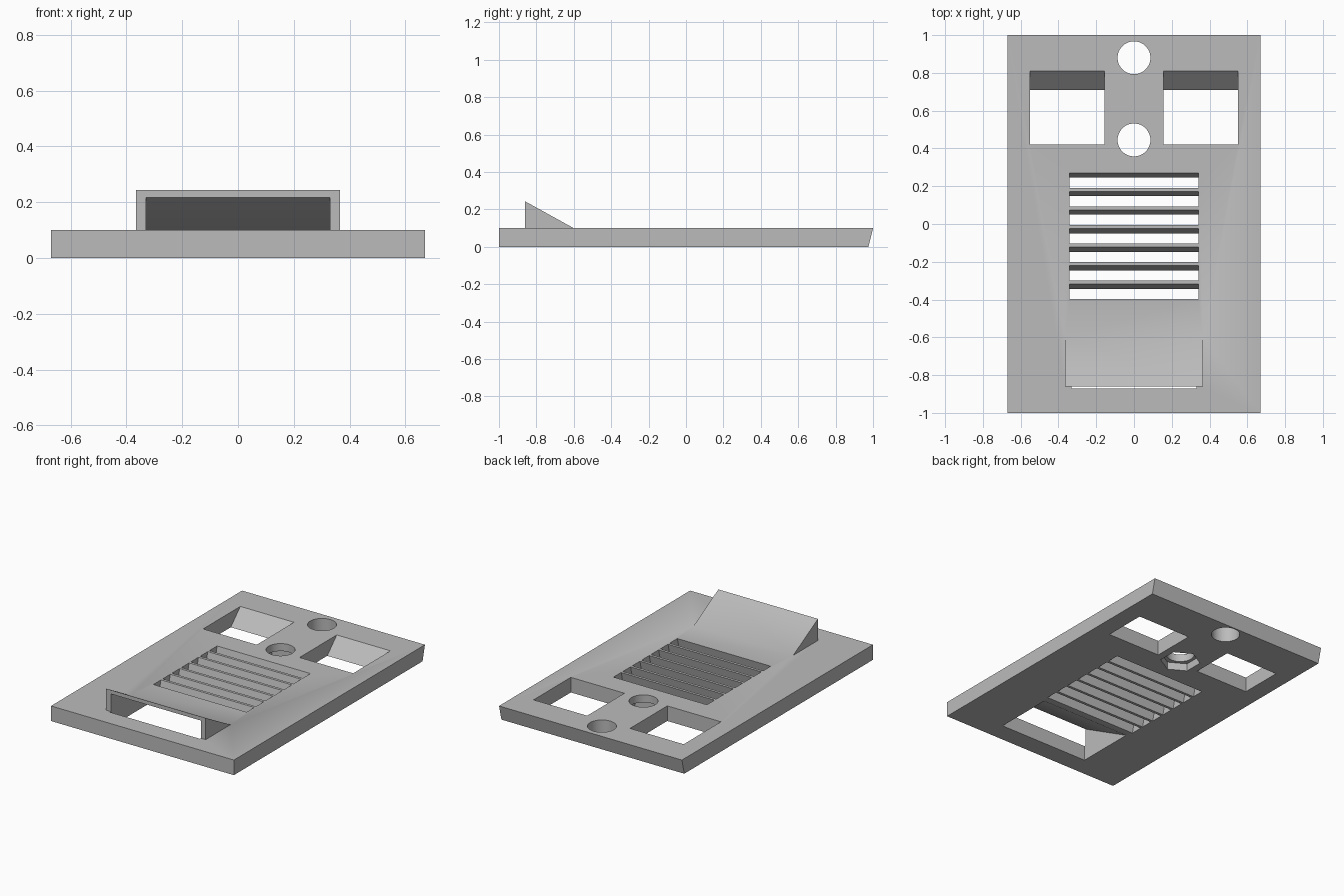
import bpy
import bmesh
import math
from mathutils import Vector

cube = bpy.data.objects.get("Cube")
if cube:
    bpy.data.objects.remove(cube, do_unlink=True)

grey = bpy.data.materials.new("plain grey")
grey.use_nodes = True
COLOUR = (0.5, 0.5, 0.5, 1)
grey.diffuse_color = COLOUR
grey.node_tree.nodes["Principled BSDF"].inputs["Base Color"].default_value = COLOUR


def prism(name, points, sweep):
    """Solid made by sweeping a flat outline along a vector."""
    bm = bmesh.new()
    face = bm.faces.new([bm.verts.new(p) for p in points])
    swept = bmesh.ops.extrude_face_region(bm, geom=[face])["geom"]
    moved = [v for v in swept if isinstance(v, bmesh.types.BMVert)]
    bmesh.ops.translate(bm, verts=moved, vec=Vector(sweep))
    bmesh.ops.recalc_face_normals(bm, faces=bm.faces)
    mesh = bpy.data.meshes.new(name)
    bm.to_mesh(mesh)
    bm.free()
    mesh.materials.append(grey)
    obj = bpy.data.objects.new(name, mesh)
    bpy.context.collection.objects.link(obj)
    return obj


def side_prism(name, profile, x0, x1):
    """Side profile (y, z) swept from x0 to x1."""
    return prism(name, [(x0, y, z) for y, z in profile], (x1 - x0, 0, 0))


def post(name, y, radius, sides, z0, z1):
    """Upright regular prism with a corner pointing along y."""
    ring = []
    for i in range(sides):
        a = math.tau * i / sides
        ring.append((radius * math.sin(a), y + radius * math.cos(a), z0))
    return prism(name, ring, (0, 0, z1 - z0))


def combine(body, tool, operation):
    mod = body.modifiers.new("combine", "BOOLEAN")
    mod.operation = operation
    mod.solver = "EXACT"
    mod.object = tool
    bpy.context.view_layer.objects.active = body
    bpy.ops.object.modifier_apply(modifier=mod.name)
    bpy.data.objects.remove(tool, do_unlink=True)


T = 0.1      # plate thickness
OVER = 0.02  # how far cutters reach past the plate


def slanted_cut(name, front, back, front_lean, back_lean, x0, x1):
    """Cutter through the plate; leans are the y shift from top to bottom."""
    def at(y, lean, z):
        return (y - lean * (T - z) / T, z)
    lo, hi = -OVER, T + OVER
    profile = [at(front, front_lean, lo), at(back, back_lean, lo),
               at(back, back_lean, hi), at(front, front_lean, hi)]
    return side_prism(name, profile, x0, x1)


# Plate with undercut back edge
plate = side_prism("vented_plate", [(-1, 0), (0.975, 0), (1, T), (-1, T)], -0.67, 0.67)

# Scoop hood and the duct that runs through it
hood = side_prism("hood", [(-0.86, 0.05), (-0.51, 0.05), (-0.86, 0.243)], -0.365, 0.365)
combine(plate, hood, "UNION")
duct = side_prism("duct_cutter", [(-0.87, -0.01), (-0.452, -0.01), (-0.87, 0.2226)], -0.33, 0.33)
combine(plate, duct, "DIFFERENCE")

# Louvre slots
for i in range(7):
    back = 0.27 - 0.098 * i
    slot = slanted_cut("slot_cutter", back - 0.08, back, 0.025, 0.025, -0.342, 0.342)
    combine(plate, slot, "DIFFERENCE")

# Two windows with sloping back walls
for x0, x1 in ((-0.55, -0.157), (0.157, 0.55)):
    window = slanted_cut("window_cutter", 0.42, 0.81, 0, 0.1, x0, x1)
    combine(plate, window, "DIFFERENCE")

# Round holes, the front one with a hexagonal nut pocket underneath
for y in (0.88, 0.445):
    combine(plate, post("hole_cutter", y, 0.087, 48, -OVER, T + OVER), "DIFFERENCE")
combine(plate, post("nut_cutter", 0.445, 0.123, 6, -OVER, 0.05), "DIFFERENCE")

# Smooth hole walls, crisp edges elsewhere
bpy.ops.object.select_all(action="DESELECT")
plate.select_set(True)
bpy.context.view_layer.objects.active = plate
bpy.ops.object.shade_smooth_by_angle(angle=math.radians(30))
